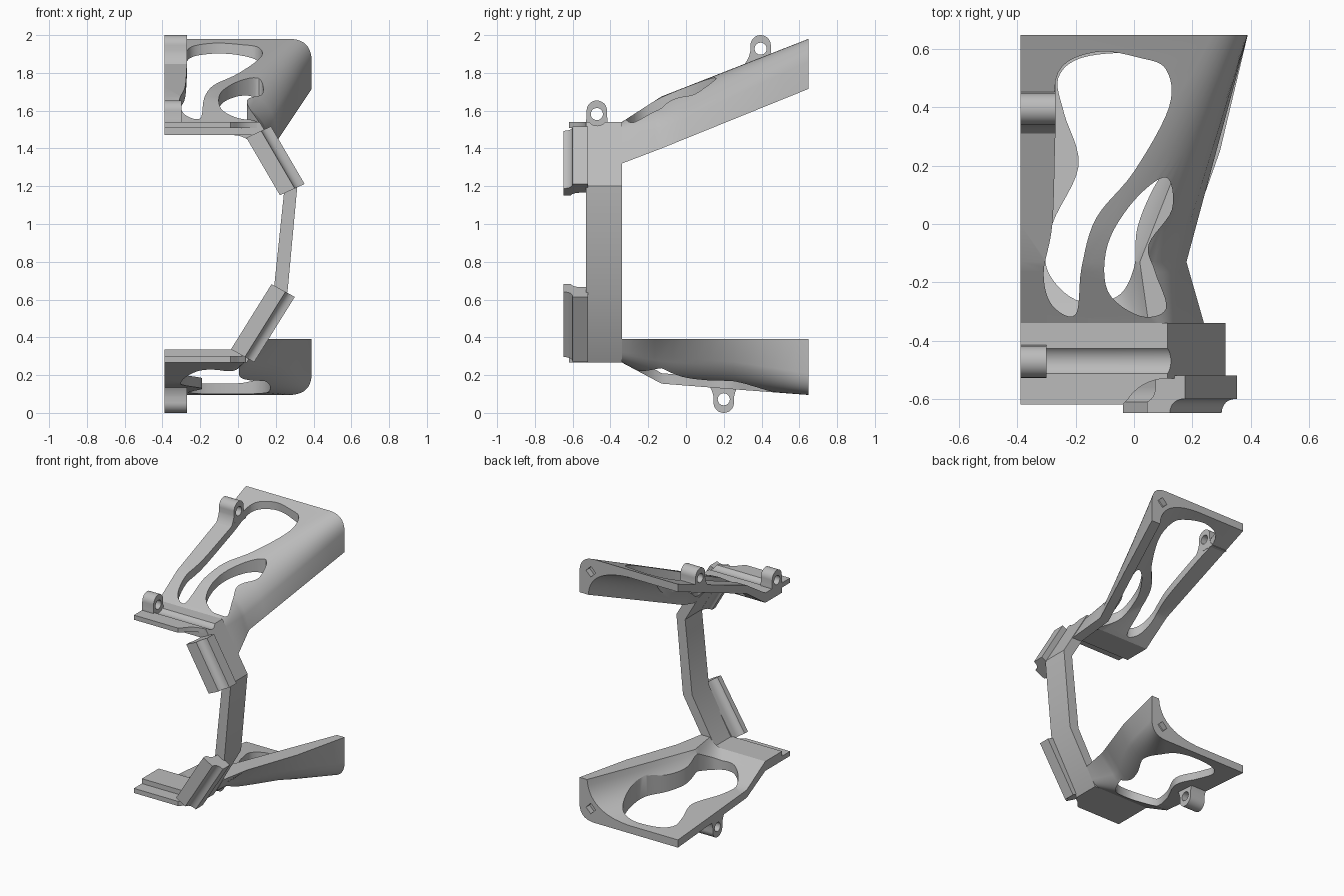
import bpy, bmesh, math
from mathutils import Vector

cube = bpy.data.objects.get("Cube")
if cube:
    bpy.data.objects.remove(cube)

grey = bpy.data.materials.new("plain grey")
grey.use_nodes = True
colour = (0.5, 0.5, 0.5, 1)
grey.diffuse_color = colour
grey.node_tree.nodes["Principled BSDF"].inputs["Base Color"].default_value = colour

LEFT, SPINE_BACK, SPINE_FRONT, KNEE, BACK = -0.39, -0.34, -0.53, -0.13, 0.648


def loft(name, rings):
    """Closed solid skinned through rings with equal point counts."""
    bm = bmesh.new()
    rows = [[bm.verts.new(p) for p in ring] for ring in rings]
    for a, b in zip(rows, rows[1:]):
        for i in range(len(a)):
            j = (i + 1) % len(a)
            bm.faces.new((a[i], a[j], b[j], b[i]))
    bm.faces.new(rows[0])
    bm.faces.new(rows[-1])
    bmesh.ops.recalc_face_normals(bm, faces=bm.faces)
    mesh = bpy.data.meshes.new(name)
    bm.to_mesh(mesh)
    bm.free()
    mesh.materials.append(grey)
    obj = bpy.data.objects.new(name, mesh)
    bpy.context.collection.objects.link(obj)
    return obj


def prism(name, profile, place, start, end):
    return loft(name, [[place(a, b, t) for a, b in profile] for t in (start, end)])


def along_x(a, b, t):
    return (t, a, b)


def along_y(a, b, t):
    return (a, t, b)


def along_z(a, b, t):
    return (a, b, t)


def select(obj):
    bpy.ops.object.select_all(action='DESELECT')
    obj.select_set(True)
    bpy.context.view_layer.objects.active = obj


def cut(obj, cutter):
    mod = obj.modifiers.new("cut", 'BOOLEAN')
    mod.operation, mod.solver, mod.object = 'DIFFERENCE', 'EXACT', cutter
    select(obj)
    bpy.ops.object.modifier_apply(modifier=mod.name)
    bpy.data.objects.remove(cutter)


def circle(cy, cz, radius, count=32, sweep=2 * math.pi):
    closed = sweep > 6
    steps = count if closed else count - 1
    angles = [sweep * i / steps for i in range(count)]
    return [(cy + radius * math.cos(a), cz + radius * math.sin(a)) for a in angles]


def bend(a, corner, b, steps=10):
    a, corner, b = Vector(a), Vector(corner), Vector(b)
    ts = [i / steps for i in range(steps + 1)]
    return [tuple(a * (1 - t) ** 2 + corner * 2 * t * (1 - t) + b * t * t) for t in ts]


def smooth_loop(points, steps=6):
    """Closed spline through the points."""
    pts, out = [Vector(p) for p in points], []
    n = len(pts)
    for i in range(n):
        p, q, r, s = (pts[(i + k) % n] for k in (-1, 0, 1, 2))
        for k in range(steps):
            t = k / steps
            out.append(tuple(0.5 * (2 * q + (r - p) * t + (2 * p - 5 * q + 4 * r - s) * t * t
                                    + (3 * q - p - 3 * r + s) * t ** 3)))
    return out


def arm_section(y, outer, wall, inner):
    """Plate edge, rounded outer corner, side wall, then the inner fillet back."""
    ring = [(LEFT, outer[0][1])] + bend(*outer) + [wall] + bend(*inner) + [(LEFT, inner[-1][1])]
    return [Vector((x, y, z)) for x, z in ring]


def arm(name, sections, steps=6):
    rings = [sections[0]]
    for a, b in zip(sections, sections[1:]):
        for k in range(1, steps + 1):
            rings.append([p.lerp(q, k / steps) for p, q in zip(a, b)])
    return loft(name, rings)


def windows(obj, outlines, low, high):
    for outline in outlines:
        cut(obj, prism("window_cutter", smooth_loop(outline), along_z, low, high))


def corner_hole(obj, x, z):
    """Small diamond socket in the back corner."""
    cut(obj, prism("socket_cutter", circle(x, z, 0.038, 4), along_y, BACK - 0.04, BACK + 0.1))


# Upper arm with its two windows
upper_arm = arm("upper_arm", [
    arm_section(SPINE_BACK, [(0.07, 1.54), (0.11, 1.54), (0.14, 1.49)], (0.24, 1.32),
                [(0.165, 1.32), (0.07, 1.47), (-0.02, 1.47)]),
    arm_section(KNEE, [(-0.15, 1.675), (0.08, 1.665), (0.15, 1.5)], (0.18, 1.4),
                [(0.11, 1.4), (0.04, 1.61), (-0.17, 1.615)]),
    arm_section(BACK, [(0.27, 1.98), (0.39, 1.98), (0.39, 1.86)], (0.39, 1.715),
                [(0.32, 1.715), (0.31, 1.91), (0, 1.925)])])
long_window = [(-0.26, 0.52), (-0.13, 0.59), (0.02, 0.57), (0.11, 0.53), (0.12, 0.4), (0, 0.18),
               (-0.13, 0.02), (-0.18, -0.15), (-0.2, -0.31), (-0.28, -0.28), (-0.31, -0.17),
               (-0.28, 0), (-0.27, 0.3)]
short_window = [(0.11, 0.16), (0, 0.08), (-0.09, -0.07), (-0.09, -0.23), (0.02, -0.315),
                (0.11, -0.29), (0.07, -0.16), (0.05, -0.07), (0.13, 0.05)]
windows(upper_arm, [long_window, short_window], 1.2, 2.2)
corner_hole(upper_arm, 0.3, 1.885)

# Lower arm, its wall flattening towards the knee, with one waisted window
lower_arm = arm("lower_arm", [
    arm_section(SPINE_BACK, [(0, 0.267), (0.05, 0.267), (0.08, 0.32)], (0.12, 0.39),
                [(0.05, 0.39), (0, 0.335), (-0.05, 0.335)]),
    arm_section(KNEE, [(-0.2, 0.155), (-0.04, 0.16), (0.06, 0.3)], (0.16, 0.39),
                [(0.02, 0.39), (-0.06, 0.25), (-0.22, 0.21)]),
    arm_section(0.25, [(-0.03, 0.125), (0.17, 0.135), (0.245, 0.27)], (0.295, 0.39),
                [(0.17, 0.39), (0.13, 0.2), (-0.13, 0.18)]),
    arm_section(BACK, [(0.27, 0.095), (0.39, 0.095), (0.39, 0.21)], (0.39, 0.39),
                [(0.33, 0.39), (0.31, 0.165), (0, 0.15)])])
waisted_window = [(-0.26, 0.5), (-0.18, 0.57), (0, 0.585), (0.12, 0.54), (0.17, 0.42), (0.15, 0.27),
                  (0.06, 0.11), (0.01, -0.02), (0, -0.15), (-0.06, -0.25), (-0.2, -0.26),
                  (-0.3, -0.15), (-0.28, 0), (-0.19, 0.2), (-0.24, 0.38)]
windows(lower_arm, [waisted_window], -0.2, 0.6)
corner_hole(lower_arm, 0.3, 0.19)

# Folded spine joining both arms
spine_outer = [(LEFT, 1.54), (0.115, 1.54), (0.314, 1.2), (0.262, 0.64), (0.047, 0.267), (LEFT, 0.267)]
spine_inner = [(LEFT, 0.335), (0.01, 0.335), (0.19, 0.655), (0.245, 1.18), (0.075, 1.47), (LEFT, 1.47)]
spine = prism("spine", spine_outer + spine_inner, along_y, SPINE_FRONT, SPINE_BACK)
cut(spine, prism("groove_cutter", circle(-0.47, 1.577, 0.057), along_x, -0.6, 0.13))


# Slanted front flanges: offset lip with scalloped shoulders
def slanted_flange(name, start, end, outward):
    profile = ([(0.08, -0.52)] + bend((0.08, -0.6), (0.025, -0.6), (0.02, -BACK), 6)
               + [(-0.07, -BACK)] + bend((-0.07, -0.61), (-0.04, -0.6), (-0.035, -0.56), 6)
               + [(-0.035, -0.52)])
    rings = []
    for x, z in (start, end):
        rings.append([(x + u * outward[0], y, z + u * outward[1]) for u, y in profile])
    return loft(name, rings)


slanted_flange("upper_slanted_flange", (0.105, 1.485), (0.283, 1.18), (0.87, 0.4))
slanted_flange("lower_slanted_flange", (0.02, 0.305), (0.235, 0.65), (0.82, -0.45))

# Level front flanges: thin lips flush with the outside of the spine, swept away at the fold
lip = ([(LEFT, SPINE_FRONT), (LEFT, -0.62), (-0.04, -0.62)]
       + bend((-0.02, -0.6), (0.02, -0.54), (0.1, SPINE_FRONT), 6))
prism("upper_level_flange", lip, along_z, 1.507, 1.54)
lower_lip = [(min(x, 0.04), y) for x, y in lip]
prism("lower_level_flange", lower_lip, along_z, 0.267, 0.3)


# Pierced hinge lugs along the edge opposite the side wall
def lug(name, y, z, up, right, flare=0.0):
    arc = circle(0, 0.018, 0.054, 20, math.pi)
    left_foot = bend((-0.054, -0.01), (-0.06, -0.05), (-0.054 - flare, -0.08), 6)
    right_foot = [(-a, b) for a, b in reversed(left_foot)]
    profile = [(y + a, z + up * b) for a, b in arc + left_foot + right_foot]
    obj = prism(name, profile, along_x, LEFT, right)
    cut(obj, prism("pin_cutter", circle(y, z, 0.032), along_x, -0.6, 0.1))


lug("front_lug", -0.472, 1.582, 1, -0.3)
lug("back_lug", 0.395, 1.928, 1, -0.27, 0.03)
lug("bottom_lug", 0.2, 0.072, -1, -0.27, 0.03)

for obj in list(bpy.context.collection.objects):
    if obj.type == 'MESH' and grey.name in obj.data.materials:
        select(obj)
        bpy.ops.object.shade_smooth_by_angle(angle=math.radians(30))
